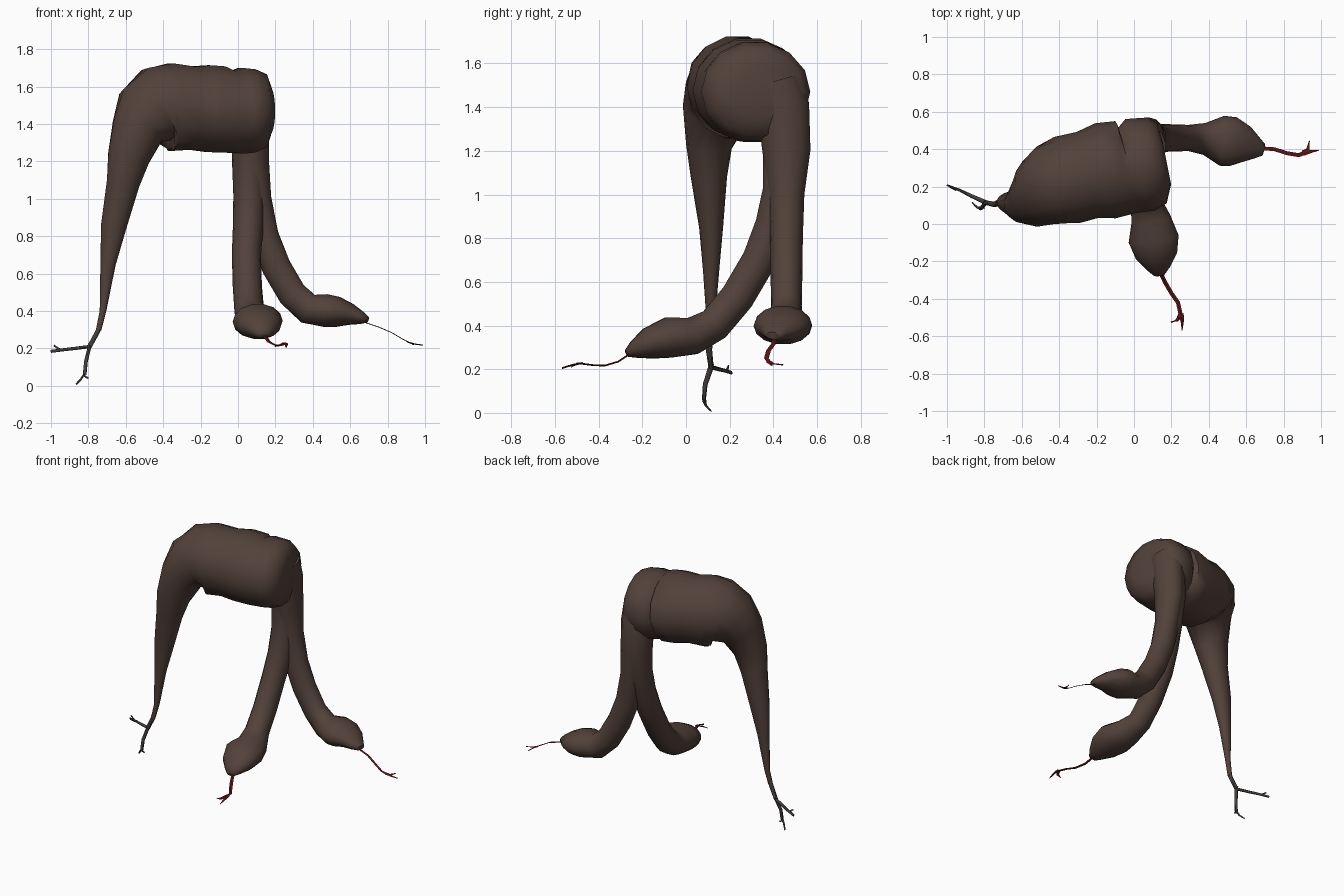
import bpy, bmesh, math
from mathutils import Vector


def material(name, rgb):
    m = bpy.data.materials.new(name)
    m.diffuse_color = (*rgb, 1)
    return m


BROWN = material("brown skin", (0.085, 0.053, 0.042))
RED = material("dark red tongue", (0.13, 0.008, 0.009))
GREY = material("grey brown twig", (0.06, 0.05, 0.045))


def add_tube(bm, rings, ref, sides):
    """Sweep an ellipse through rings (x, y, z, a, b); a lies along ref."""
    pts = [Vector(r[:3]) for r in rings]
    loops = []
    for i, r in enumerate(rings):
        t = (pts[min(i + 1, len(pts) - 1)] - pts[max(i - 1, 0)]).normalized()
        u = (Vector(ref) - t * t.dot(Vector(ref))).normalized()
        v = t.cross(u)
        loops.append([bm.verts.new(pts[i] + u * r[3] * math.cos(k * math.tau / sides)
                                   + v * r[4] * math.sin(k * math.tau / sides))
                      for k in range(sides)])
    for p, q in zip(loops, loops[1:]):
        for k in range(sides):
            n = (k + 1) % sides
            bm.faces.new((p[k], p[n], q[n], q[k]))
    bm.faces.new(loops[0][::-1])
    bm.faces.new(loops[-1])


def make(name, tubes, ref, mat, sides=14, angle=60):
    bm = bmesh.new()
    for rings in tubes:
        add_tube(bm, rings, ref, sides)
    bmesh.ops.recalc_face_normals(bm, faces=bm.faces)
    me = bpy.data.meshes.new(name)
    bm.to_mesh(me)
    bm.free()
    me.materials.append(mat)
    ob = bpy.data.objects.new(name, me)
    bpy.context.collection.objects.link(ob)
    bpy.ops.object.select_all(action='DESELECT')
    ob.select_set(True)
    bpy.context.view_layer.objects.active = ob
    bpy.ops.object.shade_smooth_by_angle(angle=math.radians(angle))
    return ob


# thick lumpy body bending down into the tapering tail
make("body_and_tail", [[
    (.175, .33, 1.47, .12, .12), (.15, .325, 1.47, .215, .2),
    (.09, .32, 1.47, .25, .228), (.02, .315, 1.47, .255, .235),
    (-.04, .285, 1.465, .232, .225), (-.1, .29, 1.478, .26, .238),
    (-.16, .285, 1.482, .258, .238), (-.25, .262, 1.485, .237, .228),
    (-.36, .235, 1.49, .24, .24), (-.43, .21, 1.485, .225, .225),
    (-.485, .175, 1.45, .195, .19), (-.535, .135, 1.37, .155, .145),
    (-.585, .105, 1.22, .105, .115), (-.615, .105, 1.08, .083, .09),
    (-.665, .115, .85, .055, .07), (-.695, .115, .65, .037, .042),
    (-.722, .113, .4, .018, .018), (-.745, .105, .3, .015, .015)]],
    (0, 1, 0), BROWN)

# neck and head reaching forward
make("front_neck_and_head", [[
    (.065, .40, 1.52, .09, .12), (.06, .44, 1.4, .095, .115),
    (.06, .455, 1.2, .092, .105), (.06, .44, 1.02, .085, .09),
    (.055, .40, .86, .082, .085), (.045, .335, .70, .078, .08),
    (.05, .235, .53, .078, .08), (.06, .13, .405, .08, .08),
    (.09, .03, .352, .105, .087), (.105, -.08, .345, .135, .095),
    (.12, -.17, .318, .112, .074), (.13, -.235, .29, .065, .042),
    (.135, -.272, .272, .03, .017)]],
    (1, 0, 0), BROWN)

# neck and head reaching sideways
make("side_neck_and_head", [[
    (.08, .41, 1.52, .12, .09), (.08, .445, 1.4, .12, .09),
    (.08, .46, 1.2, .11, .088), (.1, .46, 1.0, .082, .08),
    (.14, .46, .8, .075, .08), (.205, .46, .635, .073, .08),
    (.29, .46, .49, .07, .08), (.375, .455, .412, .085, .084),
    (.47, .445, .402, .134, .09), (.53, .44, .395, .132, .083),
    (.6, .425, .382, .098, .058), (.66, .405, .363, .056, .034),
    (.692, .398, .354, .033, .017)]],
    (0, 1, 0), BROWN)


# flat forked tongues
def strip(points, w0, w1, thick=.004):
    n = len(points) - 1
    return [(*p, w0 + (w1 - w0) * i / n, thick) for i, p in enumerate(points)]


make("front_tongue", [
    strip([(.14, -.255, .272), (.165, -.31, .235), (.2, -.37, .217),
           (.235, -.42, .218), (.253, -.5, .228)], .011, .011),
    strip([(.25, -.48, .228), (.258, -.52, .22), (.257, -.568, .205)], .016, .002),
    strip([(.253, -.48, .228), (.23, -.515, .218), (.197, -.525, .21)], .016, .002)],
    (1, .3, 0), RED, sides=4, angle=30)
make("side_tongue", [
    strip([(.675, .405, .34), (.75, .4, .315), (.82, .378, .285),
           (.88, .368, .25), (.925, .385, .228)], .01, .011, .002),
    strip([(.905, .38, .235), (.945, .388, .223), (.99, .395, .217)], .016, .002, .003),
    strip([(.905, .378, .235), (.93, .4, .225), (.938, .445, .22)], .016, .002, .003)],
    (-.2, 1, 0), RED, sides=4, angle=30)


# forked twig at the tail tip, with small barbs
def twig(points, r0, r1):
    return strip([(*p,) for p in points], r0, r1, (r0 + r1) / 2)


make("tail_twig", [
    twig([(-.738, .108, .33), (-.75, .105, .29), (-.795, .115, .208)], .017, .012),
    twig([(-.79, .114, .21), (-.87, .15, .2), (-.93, .18, .193), (-1, .208, .184)], .013, .005),
    twig([(-.95, .186, .192), (-.985, .195, .216)], .009, .002),
    twig([(-.793, .115, .212), (-.813, .088, .13), (-.82, .082, .06)], .013, .009),
    twig([(-.82, .082, .066), (-.84, .09, .035), (-.865, .115, .008)], .01, .002),
    twig([(-.825, .082, .055), (-.8, .085, .04)], .008, .002),
    twig([(-.775, .112, .235), (-.8, .125, .222)], .008, .003)],
    (.1, 1, .2), GREY, sides=6, angle=60)
